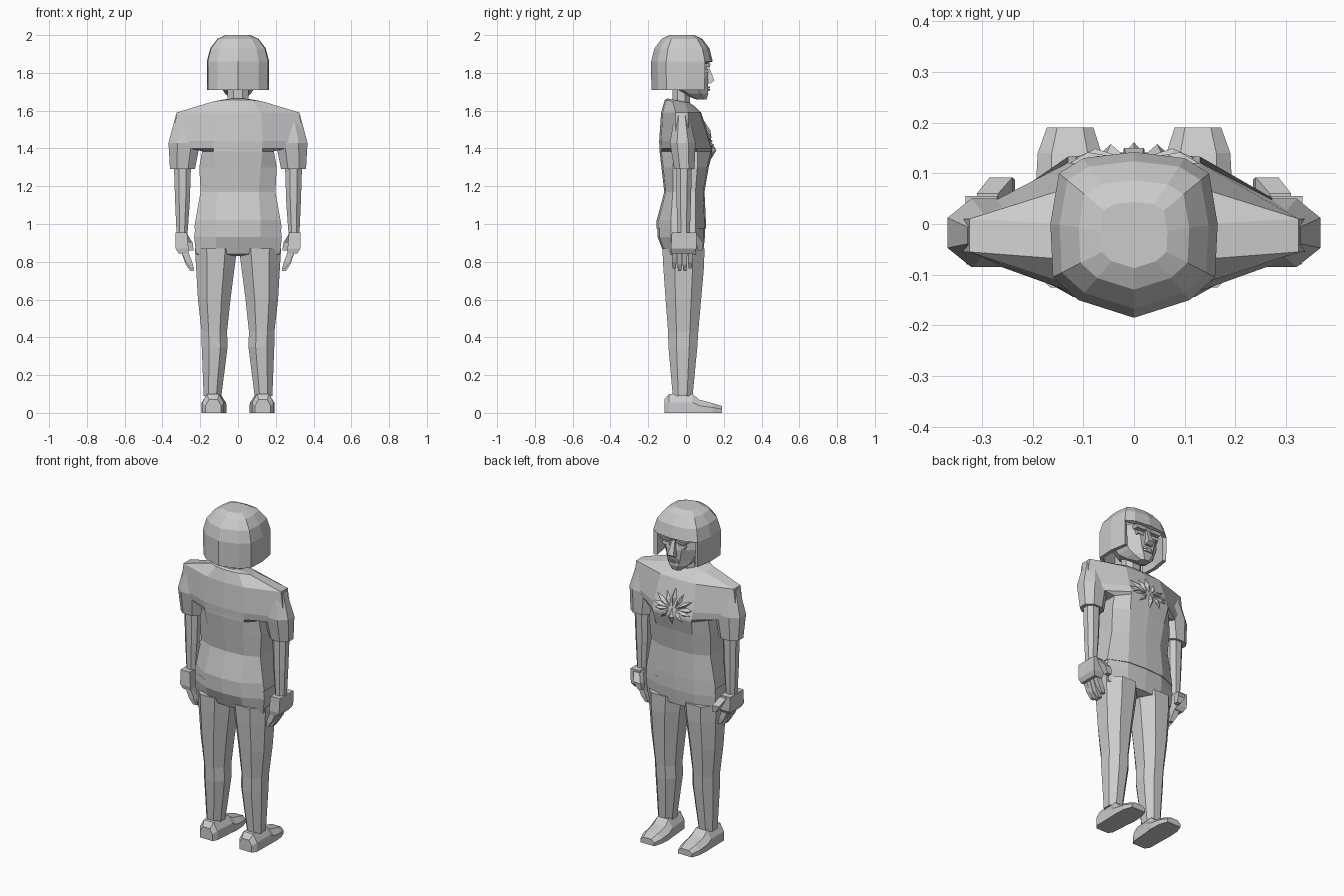
import bpy, bmesh
from mathutils import Vector
from mathutils.bvhtree import BVHTree

cube = bpy.data.objects.get("Cube")
if cube:
    bpy.data.objects.remove(cube)

grey = bpy.data.materials.new("plain_grey")
grey.use_nodes = True
colour = (0.6, 0.6, 0.6, 1)
grey.diffuse_color = colour
grey.node_tree.nodes["Principled BSDF"].inputs["Base Color"].default_value = colour


def finish(name, bm, flip=False):
    """Turn a bmesh into a flat shaded object, optionally mirrored in x."""
    if flip:
        for v in bm.verts:
            v.co.x *= -1
    bmesh.ops.recalc_face_normals(bm, faces=bm.faces)
    mesh = bpy.data.meshes.new(name)
    bm.to_mesh(mesh)
    bm.free()
    mesh.materials.append(grey)
    ob = bpy.data.objects.new(name, mesh)
    bpy.context.collection.objects.link(ob)
    return ob


def skin(rings):
    """Bridge equal-length rings and close both ends."""
    bm = bmesh.new()
    loops = [[bm.verts.new(p) for p in r] for r in rings]
    n = len(loops[0])
    for a, b in zip(loops, loops[1:]):
        for i in range(n):
            j = (i + 1) % n
            bm.faces.new((a[i], a[j], b[j], b[i]))
    bm.faces.new(loops[0])
    bm.faces.new(loops[-1])
    return bm


def loft(name, rings, flip=False):
    return finish(name, skin(rings), flip)


def both(name, rings):
    loft("left_" + name, rings)
    loft("right_" + name, rings, True)


def mirrored(half):
    """Half outline, starting and ending on x = 0, made whole."""
    return half + [(-p[0], *p[1:]) for p in reversed(half[1:-1])]


def body(z, wide, mid, front, side_f, side_b, back, tilt=0):
    half = [(0, front), (mid, front * .93), (wide, side_f),
            (wide, side_b), (mid, back * .93), (0, back)]
    return mirrored([(x, y, z - tilt * y) for x, y in half])


def octo(z, x0, x1, y0, y1, cut=.28):
    dx, dy = (x1 - x0) * cut, (y1 - y0) * cut
    return [(x0 + dx, y0, z), (x1 - dx, y0, z), (x1, y0 + dy, z), (x1, y1 - dy, z),
            (x1 - dx, y1, z), (x0 + dx, y1, z), (x0, y1 - dy, z), (x0, y0 + dy, z)]


def slab(z, x0, x1, y0, y1):
    return [(x0, y0, z), (x1, y0, z), (x1, y1, z), (x0, y1, z)]


# Shirt, from hem to collar
shirt = loft("shirt", [
    body(.975, .232, .12, .105, .05, -.08, -.155),
    body(1.02, .225, .12, .105, .05, -.08, -.155),
    body(1.17, .198, .11, .098, .05, -.07, -.115),
    body(1.3, .205, .12, .12, .06, -.07, -.13),
    body(1.385, .19, .13, .143, .06, -.07, -.14),
    body(1.4, .25, .13, .143, .05, -.08, -.14),
    body(1.44, .345, .13, .13, .01, -.055, -.142),
    body(1.59, .325, .12, .08, .01, -.055, -.132),
    body(1.635, .13, .075, .04, .0, -.07, -.112, .2),
    body(1.645, .07, .04, .02, -.01, -.075, -.098, .2)])
both("sleeve", [
    octo(1.29, .228, .36, -.062, .045), octo(1.43, .2, .368, -.085, .05),
    octo(1.58, .2, .328, -.06, .015)])

# Trousers
loft("trouser_seat", [
    body(.83, .03, .015, .05, .03, -.05, -.07),
    body(.84, .222, .11, .09, .05, -.08, -.115),
    body(.93, .232, .12, .1, .05, -.08, -.15),
    body(.99, .225, .12, .1, .05, -.08, -.15)])
both("trouser_leg", [
    octo(.09, .088, .182, -.07, .035), octo(.35, .055, .192, -.093, .06),
    octo(.43, .058, .193, -.095, .065), octo(.6, .04, .212, -.108, .08),
    octo(.77, .018, .222, -.12, .095), octo(.87, .005, .228, -.125, .098)])

# Shoes, lofted from heel to toe
def shoe_ring(y, x0, x1, top):
    c = (x1 - x0) * .22
    return [(x0, y, 0), (x0, y, top * .55), (x0 + c, y, top),
            (x1 - c, y, top), (x1, y, top * .55), (x1, y, 0)]

both("shoe", [
    shoe_ring(-.115, .09, .172, .07), shoe_ring(-.09, .075, .19, .1),
    shoe_ring(.035, .065, .192, .1), shoe_ring(.07, .06, .194, .07),
    shoe_ring(.14, .064, .19, .052), shoe_ring(.19, .08, .172, .036)])

# Arms and hands
both("forearm", [
    octo(.94, .268, .325, -.045, .02), octo(1.12, .255, .333, -.05, .026),
    octo(1.34, .248, .34, -.052, .032)])
both("palm", [
    slab(.845, .262, .315, -.075, .04), slab(.87, .262, .33, -.08, .055),
    slab(.955, .27, .332, -.075, .055)])
for i, tip in enumerate((.765, .75, .75, .765)):
    y = -.074 + i * .028
    both(f"finger_{i + 1}", [
        slab(tip, .233, .252, y + .004, y + .02), slab(tip + .035, .243, .277, y, y + .024),
        slab(.86, .266, .302, y, y + .025)])
both("thumb", [
    slab(.86, .235, .262, .06, .088), slab(.9, .24, .285, .055, .092),
    slab(.945, .268, .31, .025, .06)])

# Neck and head
loft("neck", [octo(1.58, -.055, .055, -.072, .022), octo(1.76, -.055, .055, -.072, .022)])
loft("head", [
    octo(1.658, -.032, .032, .06, .108), octo(1.69, -.068, .068, -.03, .118),
    octo(1.72, -.088, .088, -.08, .115), octo(1.79, -.118, .118, -.12, .118),
    octo(1.83, -.125, .125, -.13, .108), octo(1.86, -.13, .13, -.13, .122),
    octo(1.92, -.115, .115, -.12, .1)])
loft("nose", [
    slab(1.745, -.022, .022, .105, .13), slab(1.76, -.02, .02, .105, .15),
    slab(1.84, -.009, .009, .1, .118)])
for i, z in enumerate((1.705, 1.718)):
    loft(("lower_lip", "upper_lip")[i], [
        octo(z, -.035, .035, .1, .125), octo(z + .01, -.03, .03, .1, .128)])
both("eye", [slab(1.8, .03, .07, .1, .119), slab(1.82, .026, .078, .1, .117)])
both("eyebrow", [slab(1.832, .018, .08, .09, .126), slab(1.85, .022, .088, .09, .13)])

# Bobbed hair: a faceted shell with an opening for the face
outline = mirrored([(0, .142), (.1, .13), (.148, .1), (.165, 0),
                    (.16, -.105), (.11, -.15), (0, -.185)])

def hair_ring(z, s):
    return [(x * s, -.022 + (y + .022) * s, z) for x, y in outline]

bm = skin([hair_ring(z, s) for z, s in
           ((1.71, .99), (1.86, 1), (1.93, .89), (1.98, .66), (2, .4))])
bm.normal_update()
opening = [f for f in bm.faces
           if f.calc_center_median().z < 1.8
           and (f.calc_center_median().y > .1 or len(f.verts) > 4)]
bmesh.ops.delete(bm, geom=opening, context="FACES")
hair = finish("hair", bm)
shell = hair.modifiers.new("thickness", "SOLIDIFY")
shell.thickness = .022
shell.offset = -1

# Ragged feather relief laid over the chest
bm = bmesh.new()
bm.from_mesh(shirt.data)
tree = BVHTree.FromBMesh(bm)
bm.free()

def chest(x, z, lift=0.0):
    hit = tree.ray_cast(Vector((x, 1, z)), Vector((0, -1, 0)))[0]
    return Vector((x, hit.y + lift, z))

def feather(name, root, tip, width):
    rx, rz = root
    tx, tz = tip
    side = Vector((rz - tz, tx - rx)).normalized() * width
    mx, mz = (rx + tx) / 2, (rz + tz) / 2
    bm = bmesh.new()
    rim = [bm.verts.new(chest(x, z, -.004)) for x, z in (
        root, (mx + side.x, mz + side.y), tip, (mx - side.x, mz - side.y))]
    ridge = bm.verts.new(chest(mx, mz, .018))
    for i in range(4):
        bm.faces.new((rim[i], rim[(i + 1) % 4], ridge))
    bm.faces.new(rim)
    finish(name, bm)

for side, sign in (("left", 1), ("right", -1)):
    for i, (x, z) in enumerate(((.06, 1.53), (.13, 1.5), (.17, 1.45), (.14, 1.41), (.08, 1.36))):
        feather(f"{side}_feather_{i + 1}", (sign * .012, 1.43), (sign * x, z), .016)
feather("upper_feather", (0, 1.43), (0, 1.56), .02)
feather("lower_feather", (0, 1.45), (0, 1.33), .022)
